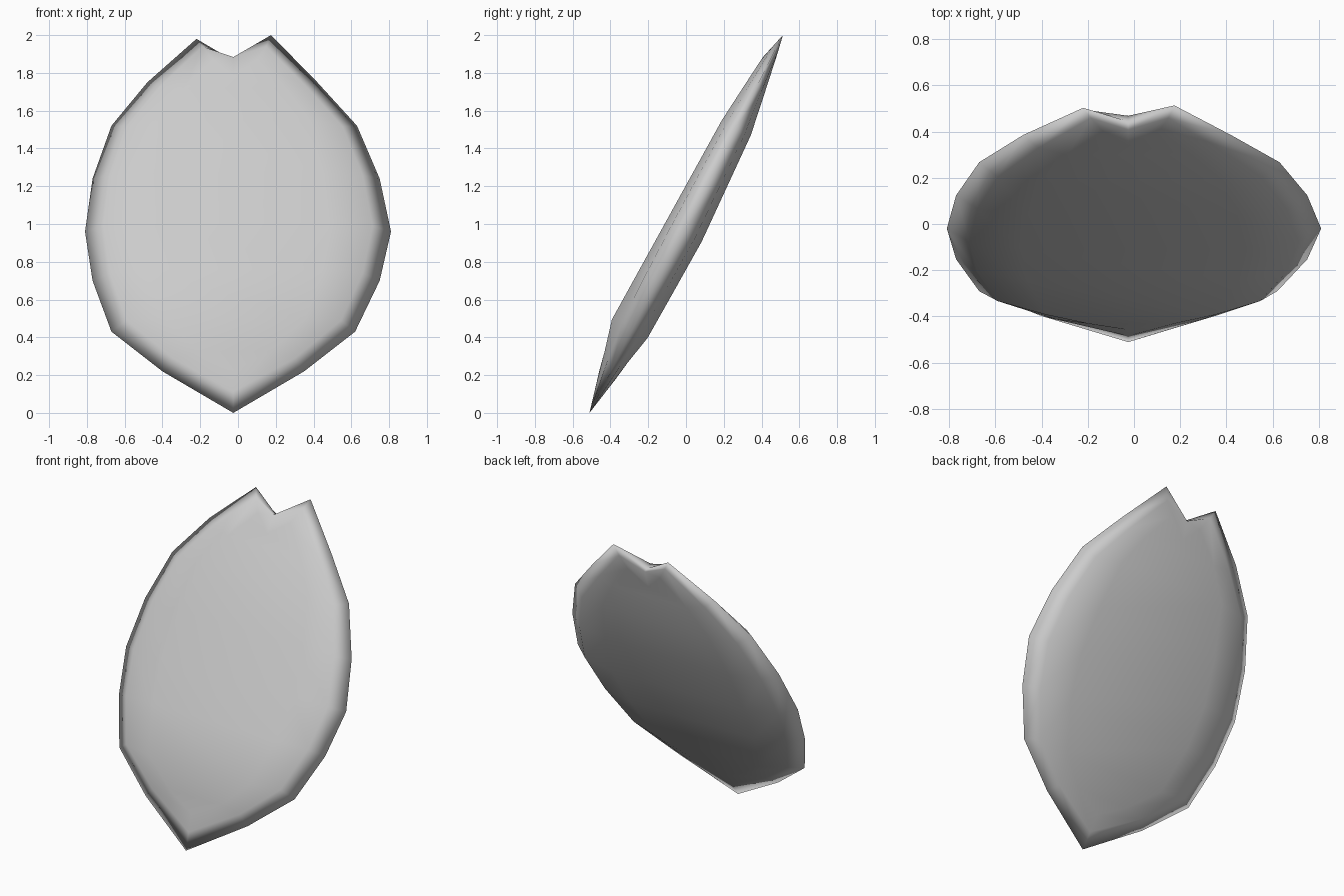
import bpy, bmesh
from mathutils import Vector

if "Cube" in bpy.data.objects:
    bpy.data.objects.remove(bpy.data.objects["Cube"])

# petal rim seen from the front, above the bottom tip: (left x, right x, z)
pairs = [(-.40, .35, .22), (-.67, .62, .43), (-.77, .75, .70), (-.81, .81, .96),
         (-.77, .75, 1.24), (-.67, .63, 1.52), (-.48, .42, 1.75), (-.22, .175, 2.0)]
outline = [(-.025, 0)] + [(r, z) for _, r, z in pairs] + [(-.025, 1.865)] + \
          [(l, z) for l, _, z in reversed(pairs)]
N = len(outline)
half = N // 2
outline[half + 1] = (-.22, 1.98)

# half thickness along the middle, (z, thickness), for each face
front = [(0, 0), (.43, .12), (1.52, .082), (1.86, .042), (2, .01)]
back = [(0, 0), (.44, .093), (.95, .116), (1.52, .09), (1.86, .028), (2, .01)]
normal = Vector((0, -.89, .456))          # the petal leans back


def thickness(profile, z):
    for (z0, h0), (z1, h1) in zip(profile, profile[1:]):
        if z <= z1:
            return h0 + (h1 - h0) * (z - z0) / (z1 - z0)
    return profile[-1][1]


def point(x, z, h):
    return Vector((x, -.511 + .512 * z, z)) + normal * h


# two rings inside the rim: x scale, height and share of thickness, tip to notch
wall = ([1, .86, .88, .88, .88, .88, .88, .86, .85, 1],
        [.10, .27, .46, .71, .96, 1.23, 1.49, 1.71, 1.93, 1.865],
        [1, .58, .55, .62, .65, .65, .65, .65, .8, 1])
crown = ([1, .50, .57, .6, .6, .6, .6, .6, .6, 1],
         [.20, .29, .44, .71, .96, 1.23, 1.51, 1.69, 1.85, 1.76],
         [1, .95, 1, 1, 1, 1, 1, 1, 1, 1])

bm = bmesh.new()
rim = [bm.verts.new(point(x, z, 0)) for x, z in outline]


def make_side(profile, sign):
    """Bevelled wall and gently crowned face on one side of the rim."""
    prev = rim
    for sx, zs, share in (wall, crown):
        ring = []
        for i, (x, _) in enumerate(outline):
            k = min(i, N - i)
            h = sign * share[k] * thickness(profile, zs[k])
            ring.append(bm.verts.new(point(x * sx[k], zs[k], h)))
        for i in range(N):
            j = (i + 1) % N
            bm.faces.new((prev[i], prev[j], ring[j], ring[i]))
        prev = ring
    # strips across the petal, stopping under the notch
    bm.faces.new((ring[0], ring[1], ring[N - 1]))
    for i in range(1, half - 2):
        bm.faces.new((ring[i], ring[i + 1], ring[N - i - 1], ring[N - i]))
    a, b, n, c, d = ring[half - 2:half + 3]
    for tri in ((a, b, n), (n, c, d), (a, n, d)):
        bm.faces.new(tri)


make_side(front, 1)
make_side(back, -1)
bmesh.ops.recalc_face_normals(bm, faces=bm.faces)
for f in bm.faces:
    f.smooth = True
mesh = bpy.data.meshes.new("petal")
bm.to_mesh(mesh)
bm.free()
petal = bpy.data.objects.new("petal", mesh)
bpy.context.collection.objects.link(petal)
